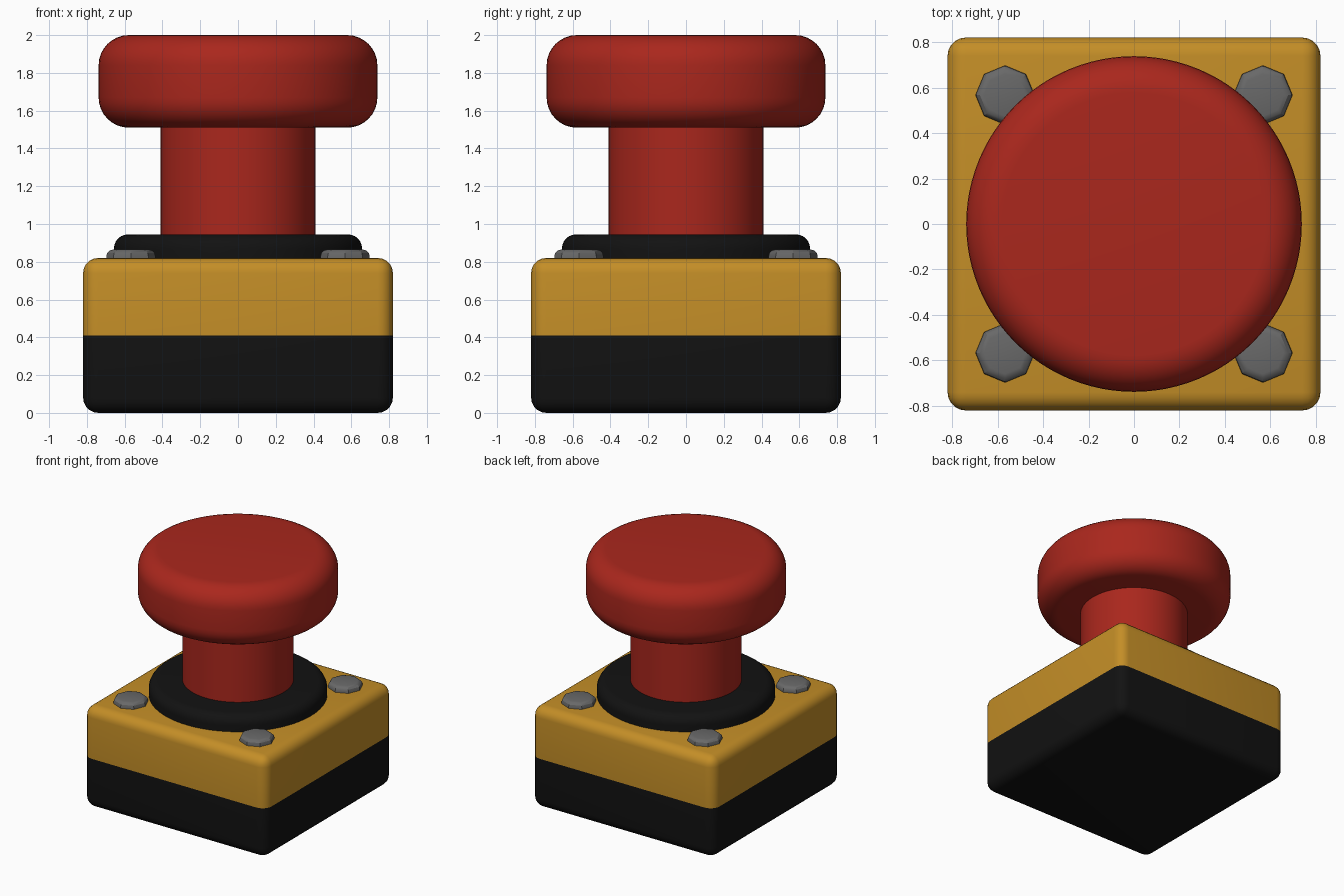
import bpy, bmesh, math
from mathutils import Matrix

if "Cube" in bpy.data.objects:
    bpy.data.objects.remove(bpy.data.objects["Cube"])


def material(name, rgb):
    m = bpy.data.materials.new(name)
    m.diffuse_color = (*rgb, 1)
    m.use_nodes = True
    m.node_tree.nodes["Principled BSDF"].inputs["Base Color"].default_value = m.diffuse_color
    return m


RED = material("red", (0.40, 0.02, 0.012))
YELLOW = material("yellow", (0.55, 0.27, 0.02))
BLACK = material("black", (0.006, 0.006, 0.006))
STEEL = material("steel", (0.14, 0.14, 0.14))


def finish(bm, name, mat):
    bmesh.ops.recalc_face_normals(bm, faces=bm.faces)
    me = bpy.data.meshes.new(name)
    bm.to_mesh(me)
    bm.free()
    me.materials.append(mat)
    ob = bpy.data.objects.new(name, me)
    bpy.context.collection.objects.link(ob)
    bpy.ops.object.select_all(action='DESELECT')
    ob.select_set(True)
    bpy.context.view_layer.objects.active = ob
    bpy.ops.object.shade_smooth_by_angle(angle=math.radians(30))
    return ob


def half_box(name, mat, z_cut, keep_top):
    """Half of a rounded housing, split at z_cut."""
    bm = bmesh.new()
    bmesh.ops.create_cube(bm, size=1.64, matrix=Matrix.Translation((0, 0, 0.41))
                          @ Matrix.Diagonal((1, 1, 0.5, 1)))
    bmesh.ops.bevel(bm, geom=bm.edges[:], offset=0.08, segments=5,
                    profile=0.5, affect='EDGES')
    bmesh.ops.bisect_plane(bm, geom=bm.verts[:] + bm.edges[:] + bm.faces[:],
                           plane_co=(0, 0, z_cut), plane_no=(0, 0, 1),
                           clear_inner=keep_top, clear_outer=not keep_top)
    ob = finish(bm, name, mat)
    return ob


def disc(name, mat, radius, z0, z1, x=0, y=0, sides=96,
         top_round=0, bottom_round=0, segments=6):
    """Upright cylinder with optionally rounded rims."""
    bm = bmesh.new()
    bmesh.ops.create_cone(bm, cap_ends=True, segments=sides, radius1=radius,
                          radius2=radius, depth=z1 - z0,
                          matrix=Matrix.Translation((x, y, (z0 + z1) / 2)))
    mid = (z0 + z1) / 2
    for r, side in ((top_round, 1), (bottom_round, -1)):
        if r:
            rim = [e for e in bm.edges
                   if all((v.co.z - mid) * side > 0 for v in e.verts)
                   and abs(e.verts[0].co.z - e.verts[1].co.z) < 1e-5
                   and abs(e.verts[0].co.z - (z1 if side > 0 else z0)) < 1e-5]
            bmesh.ops.bevel(bm, geom=rim, offset=r, segments=segments,
                            profile=0.5, affect='EDGES')
    return finish(bm, name, mat)


# Two-tone housing
half_box("housing_base", BLACK, 0.41, False)
half_box("housing_lid", YELLOW, 0.41, True)

# Collar, stem and mushroom cap
disc("collar", BLACK, 0.657, 0.80, 0.945, top_round=0.075)
disc("stem", RED, 0.41, 0.92, 1.53)
disc("button_cap", RED, 0.738, 1.51, 2.0, top_round=0.16, bottom_round=0.16, segments=8)

# Eight-sided corner screws
for sx in (-1, 1):
    for sy in (-1, 1):
        disc("corner_screw", STEEL, 0.13, 0.80, 0.865, sx * 0.567, sy * 0.567,
             sides=8, top_round=0.035, segments=3)
